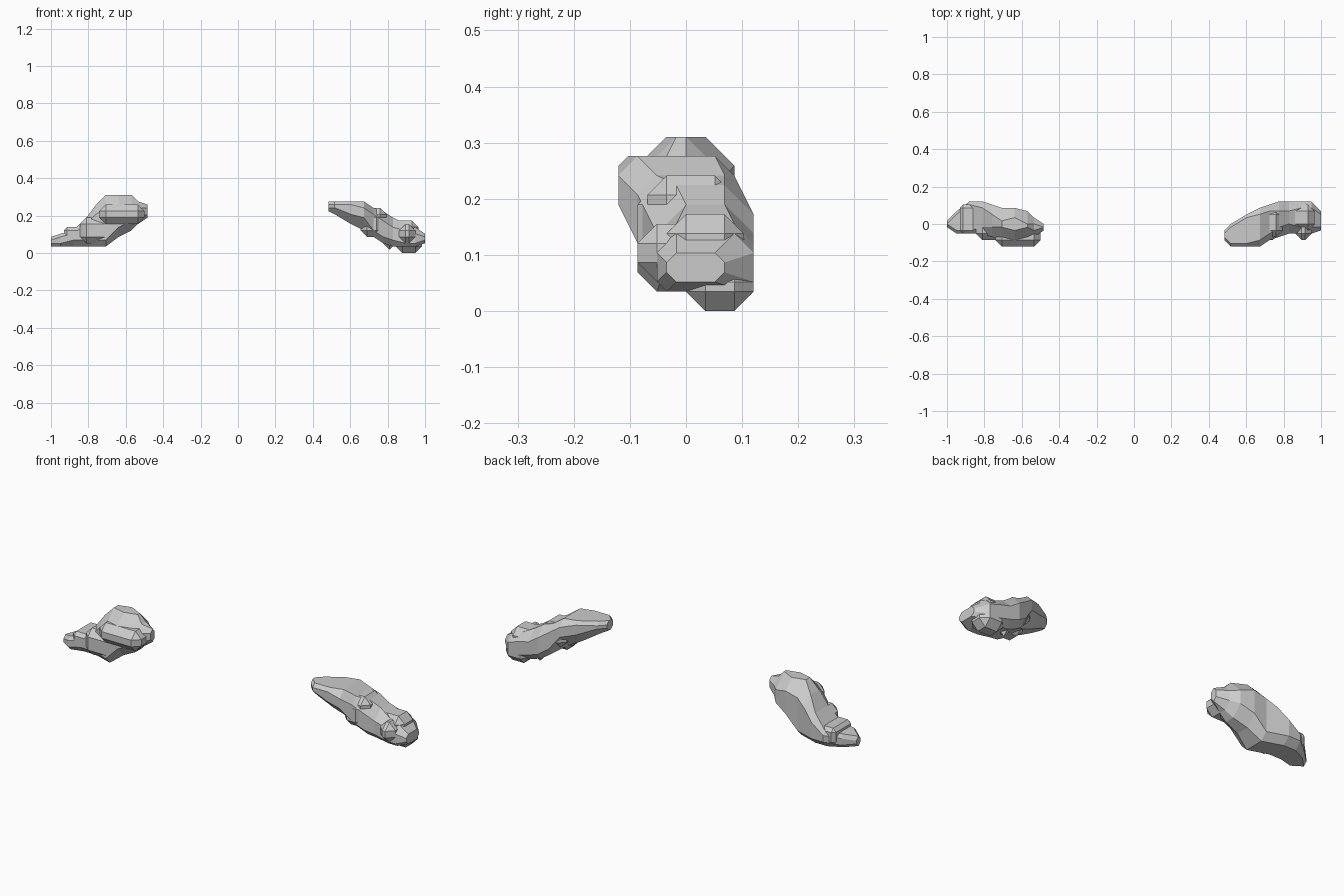
import bpy
import bmesh

if "Cube" in bpy.data.objects:
    bpy.data.objects.remove(bpy.data.objects["Cube"], do_unlink=True)

UNIT = 1 / 58  # half of one chunky step; all sizes below are whole steps

stone = bpy.data.materials.new("stone_grey")
stone.use_nodes = True
stone.diffuse_color = (0.6, 0.6, 0.6, 1)
stone.node_tree.nodes["Principled BSDF"].inputs["Base Color"].default_value = stone.diffuse_color


def section(bm, x, front, back, bottom, top, top_cut, bottom_cut):
    """One eight-sided cross-section with cut corners."""
    outline = [
        (front + bottom_cut, bottom), (back - bottom_cut, bottom),
        (back, bottom + bottom_cut), (back, top - top_cut),
        (back - top_cut, top), (front + top_cut, top),
        (front, top - top_cut), (front, bottom + bottom_cut),
    ]
    return [bm.verts.new((x * UNIT, y * UNIT, z * UNIT)) for y, z in outline]


def loft(name, stations):
    """Flat-shaded body through a row of cross-sections."""
    bm = bmesh.new()
    rings = [section(bm, *station) for station in stations]
    for ring, following in zip(rings, rings[1:]):
        for i in range(len(ring)):
            j = (i + 1) % len(ring)
            bm.faces.new((ring[i], ring[j], following[j], following[i]))
    bm.faces.new(rings[0])
    bm.faces.new(rings[-1])
    bmesh.ops.remove_doubles(bm, verts=bm.verts, dist=UNIT / 50)
    bmesh.ops.dissolve_limit(bm, angle_limit=0.01, verts=bm.verts, edges=bm.edges)
    bmesh.ops.recalc_face_normals(bm, faces=bm.faces)
    mesh = bpy.data.meshes.new(name)
    bm.to_mesh(mesh)
    bm.free()
    mesh.materials.append(stone)
    part = bpy.data.objects.new(name, mesh)
    bpy.context.collection.objects.link(part)
    return part


def lump(name, x_range, y_range, z_range, cut):
    """Box with every edge and corner cut off."""
    (x0, x1), (y0, y1), (z0, z1) = x_range, y_range, z_range
    small = (y0 + cut, y1 - cut, z0 + cut, z1 - cut, 0, 0)
    full = (y0, y1, z0, z1, cut, cut)
    return loft(name, [(x0, *small), (x0 + cut, *full), (x1 - cut, *full), (x1, *small)])


# Right rock: low outer tail rising to a tall inner hump
loft("right_rock_body", [
    (-58, -1, 1, 2, 5, 1, 1),
    (-55, -3, 4, 2, 6, 1, 1),
    (-51, -3, 7, 2, 7, 1, 2),
    (-47, -3, 7, 2, 11, 2, 2),
    (-44, -4, 6, 2, 15, 3, 2),
    (-41, -5, 5, 2, 18, 4, 2),
    (-37, -5, 5, 5, 18, 3, 3),
    (-33, -5, 4, 7, 18, 4, 3),
    (-31, -4, 2, 9, 16, 2, 2),
    (-28, -2, 0, 11, 15, 1, 1),
])
lump("right_rock_front_overhang", (-43, -29), (-7, 2), (9, 15), 2)
lump("right_rock_tail_step", (-54, -48), (-3, 6), (3, 8), 1)
lump("right_rock_front_shoulder", (-49, -39), (-5, 2), (3, 11), 2)

# Left rock: high inner shelf falling to a broad outer end
loft("left_rock_body", [
    (28, -5, -2, 13, 16, 1, 1),
    (30, -7, 0, 12, 16, 1, 2),
    (35, -7, 3, 9, 16, 1, 3),
    (39, -7, 5, 7, 16, 2, 4),
    (42, -5, 6, 5, 14, 2, 2),
    (45, -4, 7, 3, 13, 3, 2),
    (48, -3, 7, 2, 11, 3, 2),
    (52, -3, 7, 2, 9, 2, 1),
    (55, -3, 7, 2, 8, 2, 1),
    (58, -2, 4, 3, 6, 1, 1),
])
lump("left_rock_top_ridge", (38, 46), (-4, 5), (7, 14), 2)
lump("left_rock_front_shoulder", (38, 45), (-5, 2), (5, 13), 2)
lump("left_rock_outer_crest", (48, 56), (-2, 6), (4, 10), 2)
lump("left_rock_front_knob", (50, 55), (-5, 1), (3, 9), 2)
lump("left_rock_foot", (49, 57), (0, 7), (0, 5), 2)
lump("left_rock_spur", (45, 49), (1, 5), (1, 5), 2)
